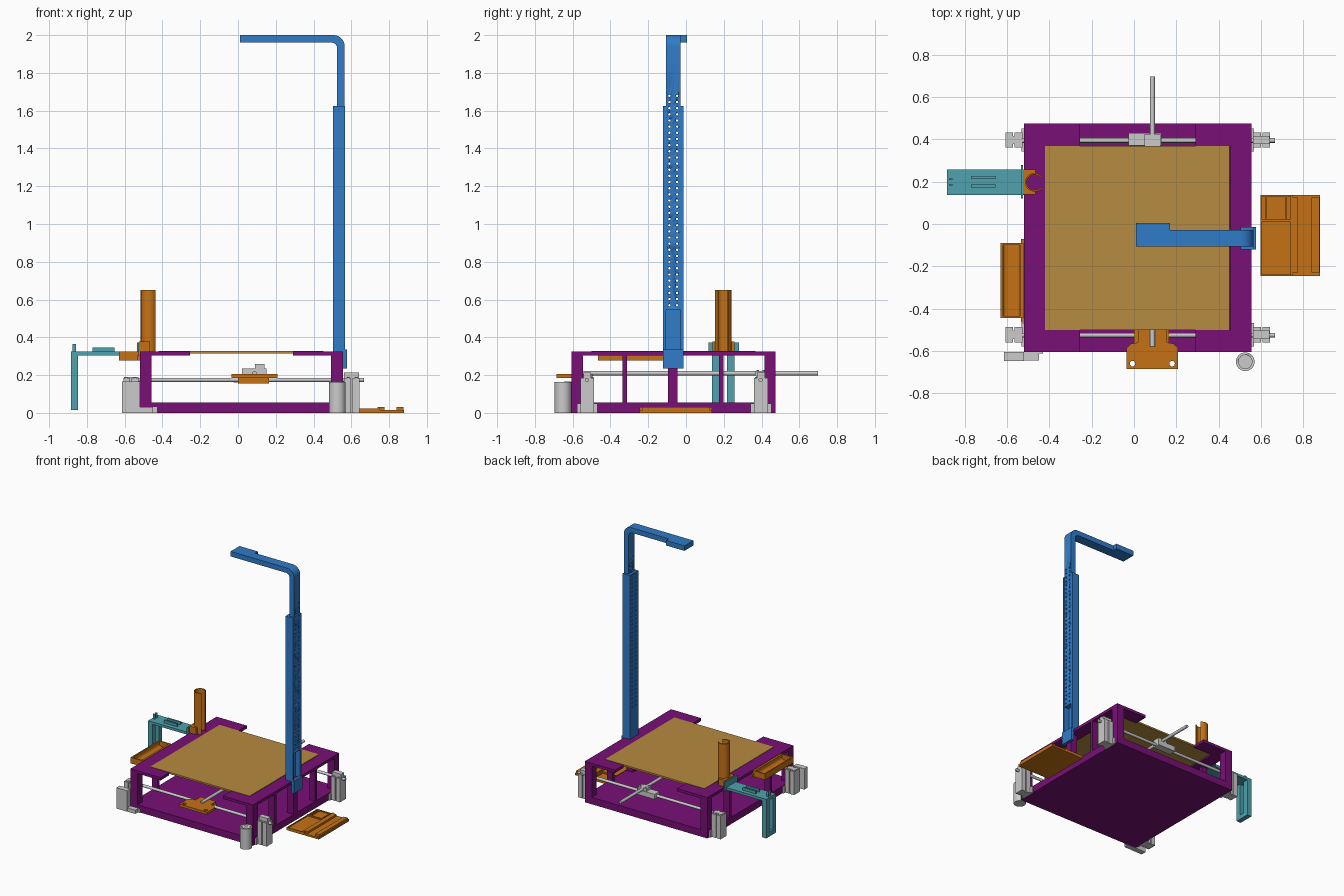
import bpy, bmesh, math
from mathutils import Matrix, Vector

def material(name, rgb):
    m = bpy.data.materials.new(name)
    m.diffuse_color = (*rgb, 1)
    return m

PURPLE = material("purple", (0.19, 0.005, 0.18))
TAN = material("tan", (0.47, 0.26, 0.05))
ORANGE = material("orange", (0.56, 0.17, 0.008))
BLUE = material("blue", (0.03, 0.2, 0.58))
TEAL = material("teal", (0.08, 0.36, 0.42))

def finish(name, bm, mat=None, smooth=False):
    bmesh.ops.recalc_face_normals(bm, faces=bm.faces)
    me = bpy.data.meshes.new(name)
    bm.to_mesh(me)
    bm.free()
    ob = bpy.data.objects.new(name, me)
    bpy.context.collection.objects.link(ob)
    if mat:
        me.materials.append(mat)
    if smooth:
        bpy.ops.object.select_all(action='DESELECT')
        ob.select_set(True)
        bpy.context.view_layer.objects.active = ob
        bpy.ops.object.shade_smooth_by_angle(angle=math.radians(35))
    return ob

def boxes(name, mat, *spans):
    """One object from boxes given as (x0, x1, y0, y1, z0, z1)."""
    bm = bmesh.new()
    for x0, x1, y0, y1, z0, z1 in spans:
        mtx = Matrix.Translation(((x0 + x1) / 2, (y0 + y1) / 2, (z0 + z1) / 2)) \
            @ Matrix.Diagonal((x1 - x0, y1 - y0, z1 - z0, 1))
        bmesh.ops.create_cube(bm, size=1, matrix=mtx)
    return finish(name, bm, mat)

def cylinders(name, mat, r, ends, sides=20):
    bm = bmesh.new()
    for a, b in ends:
        a, b = Vector(a), Vector(b)
        d = b - a
        mtx = Matrix.Translation((a + b) / 2) @ d.to_track_quat('Z', 'Y').to_matrix().to_4x4()
        bmesh.ops.create_cone(bm, cap_ends=True, segments=sides, radius1=r, radius2=r,
                              depth=d.length, matrix=mtx)
    return finish(name, bm, mat, True)

def prism(name, mat, pts, axis, lo, hi, smooth=False):
    """Extrude a 2D outline along z, or an xz outline along y."""
    place = (lambda p: (p[0], p[1], lo)) if axis == 'z' else (lambda p: (p[0], lo, p[1]))
    bm = bmesh.new()
    f = bm.faces.new([bm.verts.new(place(p)) for p in pts])
    ext = bmesh.ops.extrude_face_region(bm, geom=[f])['geom']
    step = (0, 0, hi - lo) if axis == 'z' else (0, hi - lo, 0)
    bmesh.ops.translate(bm, vec=step, verts=[v for v in ext if isinstance(v, bmesh.types.BMVert)])
    return finish(name, bm, mat, smooth)

def arc(cx, cy, r, a0, a1, n):
    return [(cx + r * math.cos(math.radians(a0 + (a1 - a0) * i / n)),
             cy + r * math.sin(math.radians(a0 + (a1 - a0) * i / n))) for i in range(n + 1)]

def cut(targets, cutter):
    for ob in targets:
        mod = ob.modifiers.new("cut", 'BOOLEAN')
        mod.operation, mod.object, mod.solver = 'DIFFERENCE', cutter, 'EXACT'
        bpy.context.view_layer.objects.active = ob
        bpy.ops.object.modifier_apply(modifier=mod.name)
    bpy.data.objects.remove(cutter)

X0, X1, Y0, Y1, TOP = -0.52, 0.555, -0.605, 0.475, 0.325
XC = (X0 + X1) / 2

# Table frame: floor, corner posts, side struts and notched top rim
boxes("base_plate", PURPLE, (X0, X1, Y0, Y1, 0, 0.055))
boxes("corner_posts", PURPLE, *[(x, x + 0.062, y, y + 0.06, 0.05, 0.306)
                                for x in (X0, X1 - 0.062) for y in (Y0, Y1 - 0.06)])
boxes("side_struts", PURPLE, *[(x, x + 0.05, y, y + 0.024, 0.05, 0.306)
                               for x in (X0, X1 - 0.05) for y in (-0.337, 0.175)])
boxes("arm_support_post", PURPLE, (0.495, X1, -0.095, -0.045, 0.05, 0.306))
outline = [(X0, Y0), (-0.255, Y0), (-0.255, -0.5), (-0.42, -0.5), (-0.42, 0.368), (-0.255, 0.368),
           (-0.255, Y1), (X0, Y1)]
prism("top_rim_left", PURPLE, outline, 'z', 0.303, TOP)
prism("top_rim_right", PURPLE, [(2 * XC - x, y) for x, y in outline], 'z', 0.303, TOP)
boxes("table_panel", TAN, (-0.42, 0.452, -0.5, 0.368, 0.315, 0.328))

# Sliding rods and carriages
cylinders("cross_rods", None, 0.011, [((-0.6, y, 0.175), (0.667, y, 0.175)) for y in (0.395, -0.525)])
cylinders("long_rod", None, 0.0115, [((0.087, -0.58, 0.21), (0.087, 0.698, 0.21))])
boxes("rear_carriage", None, (-0.025, 0.13, 0.37, 0.43, 0.16, 0.2), (0.05, 0.125, 0.366, 0.425, 0.195, 0.222))
cylinders("carriage_screws", None, 0.006, [((x, y, 0.215), (x, y, 0.227))
                                           for x in (0.065, 0.11) for y in (0.38, 0.41)], 10)
boxes("middle_carriage", None, (0.02, 0.15, -0.095, -0.045, 0.205, 0.235),
      (0.09, 0.14, -0.095, -0.045, 0.235, 0.26))
plate = prism("front_carriage_plate", ORANGE,
              [(-0.035, -0.685), (0.208, -0.685), (0.208, -0.585), (0.185, -0.565), (0.155, -0.56),
               (0.155, -0.495), (0.02, -0.495), (0.02, -0.56), (-0.012, -0.565), (-0.035, -0.585)],
              'z', 0.185, 0.205)
cut([plate], cylinders("plate_hole_cutter", None, 0.013,
                       [((x, -0.66, 0.1), (x, -0.66, 0.3)) for x in (-0.007, 0.18)]))
boxes("front_carriage_block", ORANGE, (0.0, 0.165, -0.6, -0.497, 0.155, 0.186))

# Rod holders outside each corner
for side, s in (("left", -1), ("right", 1)):
    for end, y in (("rear", 0.397), ("front", -0.523)):
        def span(a, b, c, d, e, f):
            xa, xb = sorted((XC + s * a, XC + s * b))
            return (xa, xb, y + c, y + d, e, f)
        boxes(f"{end}_{side}_rod_holder", None,
              span(0.537, 0.549, -0.055, 0.055, 0.0, 0.05),
              span(0.545, 0.582, -0.036, 0.036, 0, 0.185),
              span(0.582, 0.592, -0.02, 0.02, 0, 0.185),
              span(0.59, 0.625, -0.036, 0.036, 0, 0.185),
              span(0.545, 0.622, -0.02, 0.02, 0.185, 0.215 if s > 0 else 0.19))
        cylinders(f"{end}_{side}_holder_bolts", None, 0.007,
                  [((XC + s * d, y + e, 0.18), (XC + s * d, y + e, 0.19))
                   for d in (0.565, 0.608) for e in (-0.026, 0.026)], 10)

# Front corner stands
boxes("front_left_stand", None, (-0.615, -0.52, -0.647, -0.605, 0, 0.165),
      (-0.52, -0.45, -0.645, -0.605, 0, 0.03), (-0.45, -0.43, -0.612, -0.604, 0, 0.03))
tube = cylinders("front_right_cup", None, 0.044, [((0.526, -0.651, 0), (0.526, -0.651, 0.163))], 32)
cut([tube], cylinders("cup_cutter", None, 0.032, [((0.526, -0.651, 0.012), (0.526, -0.651, 0.3))], 32))

# Hanging tray on the left side
prism("left_tray", ORANGE,
      [(-0.63, 0.325), (-0.63, 0.277), (-0.523, 0.277), (-0.523, 0.325), (-0.538, 0.325)]
      + arc(-0.558, 0.305, 0.02, 0, -90, 5) + arc(-0.6, 0.305, 0.02, -90, -180, 5) + [(-0.62, 0.325)],
      'y', -0.435, -0.1)
boxes("left_tray_ends", ORANGE, (-0.63, -0.523, -0.445, -0.435, 0.277, 0.325),
      (-0.63, -0.523, -0.1, -0.09, 0.277, 0.325), (-0.533, X0, -0.465, -0.07, 0.277, 0.303))

# Tall split tube and its clamp
prism("upright_split_tube", ORANGE, arc(-0.471, 0.197, 0.044, 40, 320, 28)
      + arc(-0.471, 0.197, 0.037, 320, 40, 28), 'z', 0.325, 0.65, True)
prism("tube_clamp", ORANGE, [(-0.465, 0.14), (-0.465, 0.154)] + arc(-0.471, 0.197, 0.043, 278, 82, 20)
      + [(-0.465, 0.241), (-0.465, 0.258), (-0.525, 0.258), (-0.525, 0.14)], 'z', 0.325, 0.378)

# Teal side shelf with a split leg
shelf = boxes("side_shelf", TEAL, (-0.885, X0, 0.138, 0.258, 0.305, TOP))
boxes("side_shelf_leg", TEAL, (-0.885, -0.847, 0.138, 0.175, 0.015, 0.306),
      (-0.885, -0.847, 0.218, 0.258, 0.015, 0.306), (-0.885, -0.847, 0.175, 0.218, 0.015, 0.05))
boxes("side_shelf_ridges", TEAL, (-0.77, -0.655, 0.172, 0.186, TOP, 0.346),
      (-0.77, -0.655, 0.212, 0.226, TOP, 0.346),
      (-0.875, -0.858, 0.183, 0.19, TOP, 0.365), (-0.875, -0.858, 0.208, 0.215, TOP, 0.365))
boxes("side_shelf_hook", TEAL, (-0.535, -0.524, 0.12, 0.28, 0.303, 0.372))

# Divided parts tray on the right
boxes("parts_tray", ORANGE, (0.598, 0.88, -0.245, 0.137, 0, 0.014),
      (0.738, 0.752, -0.245, 0.137, 0.014, 0.03), (0.752, 0.775, -0.23, 0.125, 0.014, 0.03),
      (0.84, 0.876, -0.23, 0.125, 0.014, 0.03),
      (0.598, 0.738, 0.012, 0.022, 0.014, 0.024), (0.598, 0.604, -0.245, 0.137, 0.014, 0.022),
      (0.604, 0.738, 0.129, 0.137, 0.014, 0.022), (0.604, 0.738, -0.245, -0.238, 0.014, 0.022),
      (0.618, 0.626, 0.025, 0.129, 0.014, 0.022), (0.714, 0.722, 0.025, 0.129, 0.014, 0.022))

# Overhead arm: open channel, perforated bent bar, head and foot
YA, YB = -0.106, -0.029
back = boxes("arm_channel_back", BLUE, (0.503, 0.523, -0.121, -0.014, 0.325, 1.625))
boxes("arm_channel_sides", BLUE, *[(0.523, 0.566, a, b, 0.325, 1.625)
                                   for a, b in ((-0.121, YA), (YB, -0.014))])
bar = prism("bent_arm_bar", BLUE, [(0.565, 0.545)] + arc(0.505, 1.94, 0.06, 0, 90, 10)
            + [(0.01, 2.0), (0.01, 1.96)] + arc(0.495, 1.93, 0.03, 90, 0, 8) + [(0.525, 0.545)],
            'y', YA, YB, True)
boxes("arm_head", BLUE, (0.01, 0.17, YB, 0.005, 1.96, 2.0))
boxes("arm_foot", BLUE, (0.553, 0.576, -0.121, -0.014, 0.235, 0.335))
cut([bar, back], cylinders("arm_hole_cutter", None, 0.0065,
                           [((0.45, y, 0.57 + 0.0326 * i), (0.65, y, 0.57 + 0.0326 * i))
                            for y in (-0.088, -0.047) for i in range(35)], 8))
